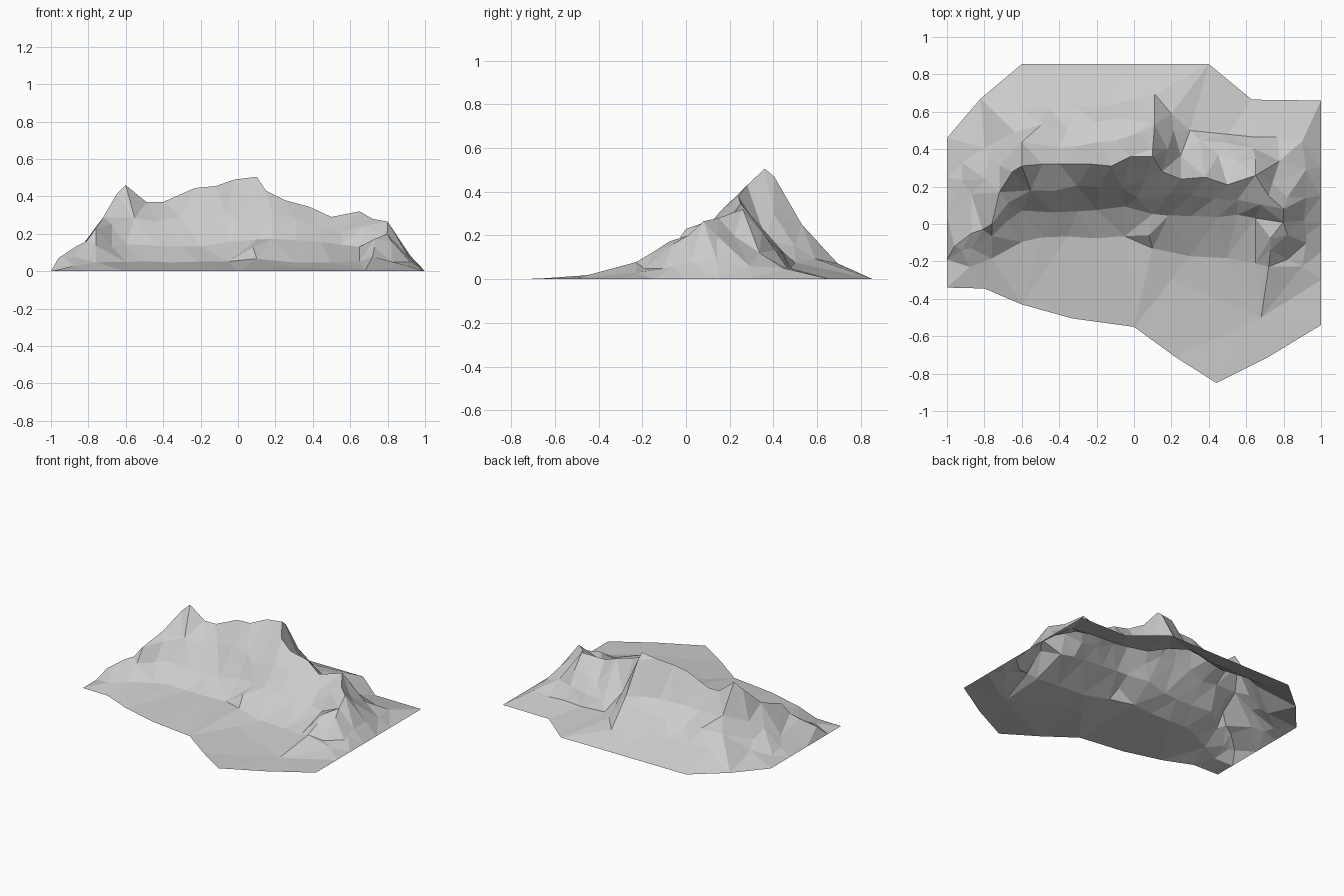
import bpy, bmesh, random
from mathutils import Vector
from mathutils.geometry import delaunay_2d_cdt

if "Cube" in bpy.data.objects:
    bpy.data.objects.remove(bpy.data.objects["Cube"])

random.seed(4)


def sample(curve, x):
    """Piecewise-linear (y, z) of a terrain line at x."""
    for a, b in zip(curve, curve[1:]):
        if a[0] <= x <= b[0]:
            t = (x - a[0]) / (b[0] - a[0])
            return a[1] + (b[1] - a[1]) * t, a[2] + (b[2] - a[2]) * t
    return curve[-1][1:]


# Ground outline, front and back
front_edge = [(-1, -.34, 0), (-.8, -.345, 0), (-.6, -.43, 0), (-.33, -.505, 0),
              (0, -.55, 0), (.22, -.71, 0), (.44, -.85, 0), (.72, -.71, 0), (1, -.54, 0)]
back_edge = [(-1, .46, 0), (-.82, .67, 0), (-.6, .855, 0), (0, .855, 0), (.4, .855, 0), (.63, .665, 0), (1, .66, 0)]

# Front slope: foot of the face and middle of the face
front_toe = [(-1, -.25, 0), (-.88, -.22, .03), (-.76, -.18, .05), (-.6, -.08, .05), (-.05, -.08, .05),
             (.1, -.14, .07), (.2, -.3, .03), (.3, -.16, .05), (.65, -.2, .05),
             (.72, -.24, .075), (.82, -.2, .05), (.9, -.22, .03), (1, -.3, 0)]
front_mid = [(-1, -.19, 0), (-.87, -.13, .08), (-.76, -.08, .13), (-.6, .07, .15), (-.2, .06, .13),
             (-.05, .08, .15), (.02, .14, .25), (.1, .05, .17), (.45, .05, .16),
             (.65, .02, .14), (.73, -.06, .17), (.82, -.05, .16), (.92, -.1, .05), (1, -.15, 0)]

# Crest line
crest = [(-1, -.14, 0), (-.96, -.12, .07), (-.87, -.05, .13), (-.81, -.03, .16), (-.76, .0, .23),
         (-.72, .17, .29), (-.65, .28, .41), (-.6, .31, .46), (-.49, .32, .37), (-.4, .32, .37),
         (-.23, .32, .445), (-.12, .31, .455), (-.02, .36, .49), (.1, .36, .505), (.15, .28, .43),
         (.25, .24, .38), (.38, .25, .345), (.5, .21, .29), (.65, .26, .32), (.72, .15, .28),
         (.8, .08, .265), (.91, .02, .08), (1, .0, 0)]

# Back slope
back_upper = [(-1, .05, 0), (-.87, .15, .09), (-.72, .32, .22), (-.6, .42, .27), (-.4, .42, .25),
              (-.1, .46, .27), (.02, .48, .27), (.1, .42, .47), (.18, .41, .28), (.25, .38, .18),
              (.45, .36, .19), (.65, .33, .22), (.74, .23, .2), (.82, .16, .2), (.92, .15, .08), (1, .15, 0)]
back_lower = [(-1, .25, 0), (-.8, .42, .06), (-.6, .6, .1), (0, .65, .085), (.11, .68, .07),
              (.2, .58, .09), (.3, .5, .08), (.5, .49, .05), (.65, .45, .05), (.9, .45, .05), (1, .3, 0)]

# Loose points: buttress behind the peak, rib on the face, spur tip
points = [Vector(p) for p in ((.11, .53, .25), (.08, -.06, .13), (.68, -.5, .005), (.73, -.14, .13))]
edges = []


def add_points(curve):
    """Store a line's points and return their indices."""
    first = len(points)
    points.extend(Vector(p) for p in curve)
    return list(range(first, len(points)))


# The outline and the crest are fixed edges of the triangulation
crest_ids = add_points(crest)
edges += list(zip(crest_ids, crest_ids[1:]))
left = [c[0] for c in (front_toe, front_mid, crest, back_upper, back_lower)]
right = [c[-1] for c in (back_lower, back_upper, front_mid, front_toe)]
front_ids = add_points(front_edge)
right_ids = add_points(right[3:] + right[2:3]) + [crest_ids[-1]] + add_points(right[1::-1])
back_ids = add_points(back_edge[::-1])
left_ids = add_points(left[:2:-1]) + [crest_ids[0]] + add_points(left[1::-1])
ring = front_ids + right_ids + back_ids + left_ids
edges += list(zip(ring, ring[1:] + ring[:1]))


def scatter(curve_a, curve_b, f, step):
    """Add jittered points on a line lying a fraction f from curve_a to curve_b."""
    xs = [p[0] for p in curve_a[1:-1]] if f == 0 else []
    n = int(1.84 / step)
    for i in range(n + 1):
        x = -.92 + 1.84 * i / n
        if all(abs(x - k) > step * .55 for k in xs):
            xs.append(x)
    for x in xs:
        (ya, za), (yb, zb) = sample(curve_a, x), sample(curve_b, x)
        y, z = ya + (yb - ya) * f, za + (zb - za) * f
        y += random.uniform(-.018, .018)
        z *= random.uniform(.93, 1.07)
        if all((p.xy - Vector((x, y))).length > .035 for p in points):
            points.append(Vector((x, y, z)))


for a, b, f, step in ((front_toe, crest, 0, .14), (front_mid, crest, 0, .12), (front_mid, crest, .5, .12),
                      (back_upper, crest, 0, .12), (back_lower, crest, 0, .15),
                      (back_lower, back_upper, .5, .14)):
    scatter(a, b, f, step)

# Triangulate into a faceted open terrain shell
verts, _, faces, origin, _, _ = delaunay_2d_cdt([p.xy for p in points], edges, [], 1, 1e-5)
coords = [(v.x, v.y, points[o[0]].z if o else 0) for v, o in zip(verts, origin)]
mesh = bpy.data.meshes.new("mountain_ridge")
mesh.from_pydata(coords, [], faces)
bpy.context.collection.objects.link(bpy.data.objects.new("mountain_ridge", mesh))
